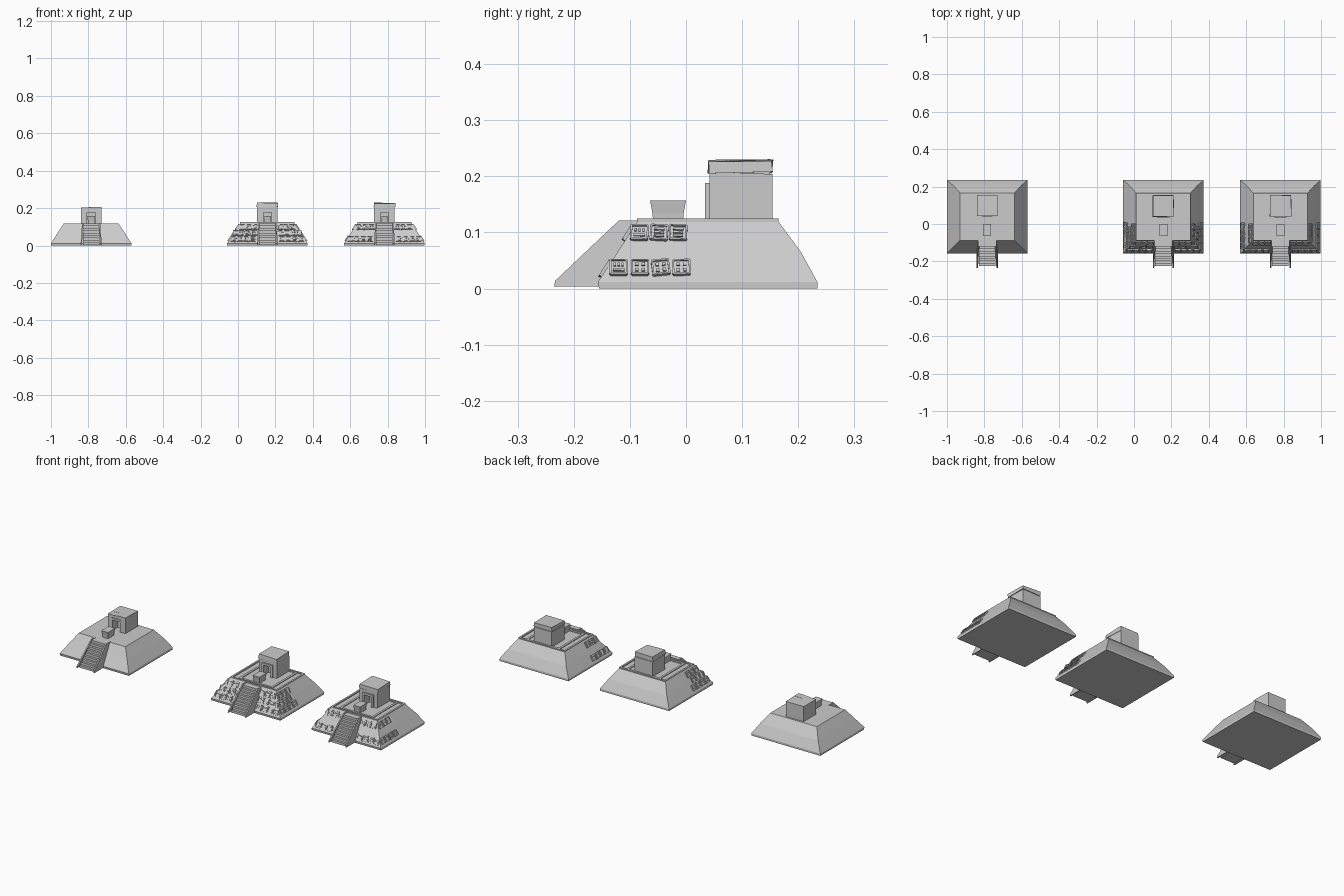
import bpy, bmesh, random
from mathutils import Vector, Matrix

if "Cube" in bpy.data.objects:
    bpy.data.objects.remove(bpy.data.objects["Cube"])

random.seed(4)


def finish(bm, name):
    bmesh.ops.recalc_face_normals(bm, faces=bm.faces)
    me = bpy.data.meshes.new(name)
    bm.to_mesh(me)
    bm.free()
    ob = bpy.data.objects.new(name, me)
    bpy.context.collection.objects.link(ob)
    return ob


def box(bm, x0, x1, y0, y1, z0, z1, mat=Matrix(), jit=0.0):
    r = bmesh.ops.create_cube(bm, size=1)
    for v in r["verts"]:
        c = Vector((x1 if v.co.x > 0 else x0, y1 if v.co.y > 0 else y0,
                    z1 if v.co.z > 0 else z0))
        c += Vector([random.uniform(-jit, jit) for _ in range(3)])
        v.co = mat @ c


def loft(bm, rings):
    """Stack of rectangles (half x, y0, y1, z, x centre) joined into a solid."""
    loops = []
    for hx, y0, y1, z, cx in rings:
        pts = [(-hx, y0), (hx, y0), (hx, y1), (-hx, y1)]
        loops.append([bm.verts.new((cx + x, y, z)) for x, y in pts])
    for a, b in zip(loops, loops[1:]):
        for i in range(4):
            j = (i + 1) % 4
            bm.faces.new((a[i], a[j], b[j], b[i]))
    bm.faces.new(loops[0][::-1])
    bm.faces.new(loops[-1])
    return loops


def prism(bm, prof, xa, xb):
    """Extrude a (y, z) profile; xa and xb give x for each z."""
    a = [bm.verts.new((xa(z), y, z)) for y, z in prof]
    b = [bm.verts.new((xb(z), y, z)) for y, z in prof]
    n = len(prof)
    for i in range(n):
        j = (i + 1) % n
        bm.faces.new((a[i], a[j], b[j], b[i]))
    bm.faces.new(a)
    bm.faces.new(b[::-1])


def frame(bm, cx, hx, y0, y1, w, z0, z1):
    box(bm, cx - hx, cx - hx + w, y0, y1, z0, z1)
    box(bm, cx + hx - w, cx + hx, y0, y1, z0, z1)
    box(bm, cx - hx + w, cx + hx - w, y0, y0 + w, z0, z1)
    box(bm, cx - hx + w, cx + hx - w, y1 - w, y1, z0, z1)


Z0, ZT = 0.012, 0.119


def tile(bm, cx, side, along, z):
    """Carved square on a slope: plate, raised border and random relief."""
    t = (z - Z0) / (ZT - Z0)
    if side == "front":
        u, v = Vector((1, 0, 0)), Vector((0, 0.068, 0.107))
        p = Vector((cx + along, -0.155 + 0.068 * t, z))
    else:
        s = 1 if side == "right" else -1
        u, v = Vector((0, s, 0)), Vector((-0.07 * s, 0, 0.107))
        p = Vector((cx + s * (0.215 - 0.07 * t), along, z))
    v.normalize()
    n = u.cross(v)
    m = Matrix((u, v, n)).transposed().to_4x4()
    m = Matrix.Translation(p) @ m @ Matrix.Rotation(random.uniform(-.12, .12), 4, 'Z')
    h = 0.0145
    box(bm, -h, h, -h, h, -0.003, 0.003, m, 0.001)
    for s in (-1, 1):
        box(bm, s * h - .0015, s * h + .0015, -h, h, 0, 0.0065, m)
        box(bm, -h, h, s * h - .0015, s * h + .0015, 0, 0.0065, m)
    kind = random.randrange(3)
    if kind == 0:
        box(bm, -.010, .010, -.008, -.003, 0, .006, m)
        for x in (-.007, 0, .007):
            box(bm, x - .002, x + .002, .002, .008, 0, .006, m)
    elif kind == 1:
        for y in (-.007, 0, .007):
            box(bm, -.009, .009, y - .002, y + .002, 0, .006, m)
    else:
        for x in (-.006, .006):
            for y in (-.006, .006):
                box(bm, x - .003, x + .003, y - .003, y + .003, 0, .006, m)


def pyramid(cx, level, tag):
    # sloped platform on a thin plinth
    bm = bmesh.new()
    loft(bm, [(.215, -.155, .234, .0, cx), (.215, -.157, .234, Z0, cx),
              (.181, -.122, .205, .065, cx), (.145, -.087, .165, ZT, cx)])
    finish(bm, tag + "_platform")

    # staircase and flared side rails
    bm = bmesh.new()
    N = 9
    y0, y1, z0, z1 = -.225, -.108, .004, ZT
    prof = []
    for i in range(N):
        y = y0 + (y1 - y0) * i / N
        prof += [(y, z0 + (z1 - z0) * i / N), (y, z0 + (z1 - z0) * (i + 1) / N)]
    prof += [(-.08, z1), (-.14, z0)]
    prism(bm, prof, lambda z: cx - .044, lambda z: cx + .044)
    rail = [(-.235, .004), (-.233, .014), (-.12, .121), (-.08, .121), (-.14, .004)]
    for s in (-1, 1):
        prism(bm, rail, lambda z: cx + s * (.057 - .07 * z),
              lambda z: cx + s * (.050 - .07 * z))
    finish(bm, tag + "_stairs")

    # temple with open doorway and uneven top
    bm = bmesh.new()
    x, d, ya, yb, zt = .055, .022, .042, .154, .204
    box(bm, cx - x, cx - d, ya, .08, .115, zt)
    box(bm, cx + d, cx + x, ya, .08, .115, zt)
    box(bm, cx - d, cx + d, ya, .08, .178, zt)
    box(bm, cx - x, cx + x, .08, yb, .115, zt)
    for v in bm.verts:
        if v.co.z > .2 and v.co.y < .1:
            v.co.z += .003 if v.co.x > cx else -.001
    finish(bm, tag + "_temple")

    # door surround
    bm = bmesh.new()
    o = .033 if level else .028
    yf = .034 if level else .039
    for s in (-1, 1):
        xa, xb = sorted((cx + s * d, cx + s * o))
        box(bm, xa, xb, yf, .045, .118, .18)
    box(bm, cx - o, cx + o, yf, .045, .176, .188)
    finish(bm, tag + "_door_frame")

    # altar, wider at the top
    bm = bmesh.new()
    loft(bm, [(.017, -.058, -.006, .115, cx), (.018, -.060, -.004, .135, cx),
              (.021, -.064, .0, .157, cx)])
    finish(bm, tag + "_altar")

    if not level:
        return

    # roof slab with rough edges
    bm = bmesh.new()
    box(bm, cx - .057, cx + .057, .039, .154, .206, .228, jit=.0025)
    box(bm, cx - .052, cx + .052, .044, .150, .200, .208)
    finish(bm, tag + "_roof")

    # raised borders on the platform top
    bm = bmesh.new()
    frame(bm, cx, .145, -.087, .165, .010, .112, .125)
    frame(bm, cx, .105, -.070, .160, .012, .115, .123)
    finish(bm, tag + "_borders")

    # carved tiles on front and both sides
    bm = bmesh.new()
    rows = {.033: (.078, .112, .146, .18), .098: (.068, .101, .134)}
    if level == 2:
        rows[.066] = (.072, .105, .14, .167)
    for z, xs in rows.items():
        for a in xs:
            for s in (-1, 1):
                tile(bm, cx, "front", s * a, z)
    side_rows = {.036: (-.12, -.082, -.045, -.008), .098: (-.083, -.048, -.014)}
    if level == 2:
        side_rows[.067] = (-.10, -.065, -.03)
    for z, ys in side_rows.items():
        for a in ys:
            for side in ("left", "right"):
                tile(bm, cx, side, a, z)
    finish(bm, tag + "_carvings")


pyramid(-.785, 0, "plain")
pyramid(.157, 2, "rich")
pyramid(.783, 1, "carved")
